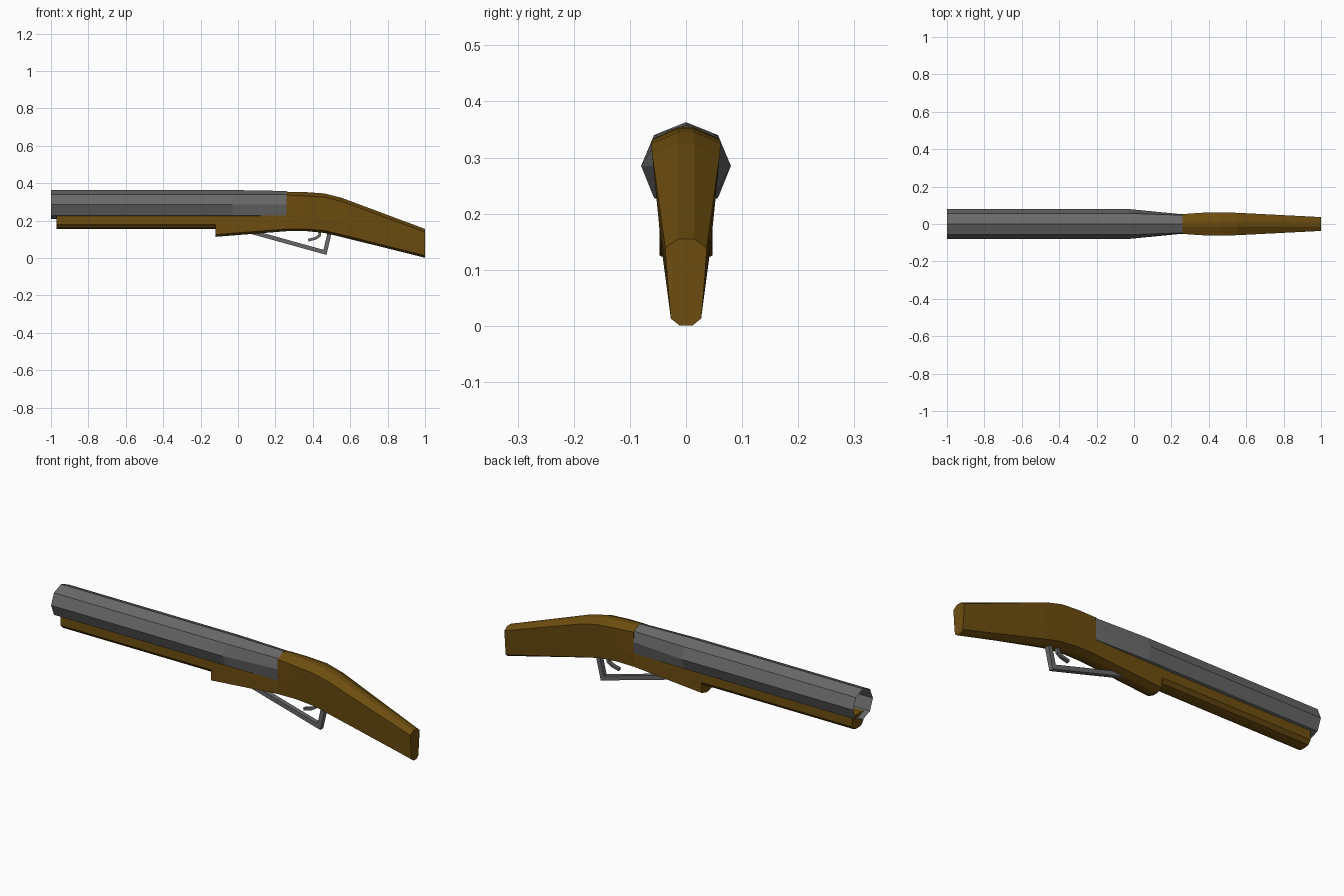
import bpy, bmesh
from mathutils import Vector

cube = bpy.data.objects.get("Cube")
if cube:
    bpy.data.objects.remove(cube)


def material(name, color):
    m = bpy.data.materials.new(name)
    m.use_nodes = True
    m.diffuse_color = (*color, 1)
    bsdf = m.node_tree.nodes["Principled BSDF"]
    bsdf.inputs["Base Color"].default_value = (*color, 1)
    bsdf.inputs["Roughness"].default_value = 0.7
    return m


STEEL = material("grey steel", (0.14, 0.14, 0.14))
WOOD = material("brown wood", (0.155, 0.076, 0.005))


def loft(name, sections, mat, caps=(True, True)):
    """Skin a list of (x, half outline) sections; half outlines run top to bottom at y >= 0."""
    bm = bmesh.new()
    rings = []
    for x, half in sections:
        mirrored = [(-y, z) for y, z in reversed(half) if y > 0]
        rings.append([bm.verts.new((x, y, z)) for y, z in half + mirrored])
    n = len(rings[0])
    for a, b in zip(rings, rings[1:]):
        for i in range(n):
            j = (i + 1) % n
            bm.faces.new((a[i], a[j], b[j], b[i]))
    for ring, capped in zip((rings[0], rings[-1]), caps):
        if capped:
            bm.faces.new(ring)
    bmesh.ops.recalc_face_normals(bm, faces=bm.faces)
    return finish(name, bm, mat)


def finish(name, bm, mat):
    mesh = bpy.data.meshes.new(name)
    bm.to_mesh(mesh)
    bm.free()
    mesh.materials.append(mat)
    obj = bpy.data.objects.new(name, mesh)
    bpy.context.collection.objects.link(obj)
    return obj


def bent_bar(name, path, thick, width, mat):
    """Rectangular bar that follows a path in the xz plane with mitred corners."""
    pts = [Vector(p) for p in path]
    bm = bmesh.new()
    rings = []
    for i, p in enumerate(pts):
        d0 = (p - pts[max(i - 1, 0)]).normalized()
        d1 = (pts[min(i + 1, len(pts) - 1)] - p).normalized()
        t = (d0 + d1).normalized()
        nrm = Vector((-t.y, t.x))
        d = d1 if d1.length else d0
        off = nrm * (thick / 2 / max(0.4, t.dot(d)))
        rings.append([bm.verts.new((p.x + s * off.x, y * width / 2, p.y + s * off.y))
                      for s, y in ((1, 1), (1, -1), (-1, -1), (-1, 1))])
    for a, b in zip(rings, rings[1:]):
        for i in range(4):
            j = (i + 1) % 4
            bm.faces.new((a[i], a[j], b[j], b[i]))
    bm.faces.new(rings[0])
    bm.faces.new(rings[-1])
    bmesh.ops.recalc_face_normals(bm, faces=bm.faces)
    return finish(name, bm, mat)


# Eight-sided open barrel that narrows into the receiver
octagon = [(0, 0.363), (0.057, 0.34), (0.08, 0.285), (0.057, 0.228), (0, 0.207)]
breech = [(0, 0.358), (0.047, 0.338), (0.052, 0.285), (0.05, 0.227), (0, 0.207)]
loft("barrel", [(-1, octagon), (-0.03, octagon), (0.26, breech)], STEEL, (False, True))

# Fore-end under the barrel
grip = [(0.046, 0.226), (0.046, 0.178), (0.03, 0.16), (0.012, 0.156)]
loft("fore_end", [(-0.97, grip), (-0.1, grip)], WOOD)


# Stock: x, top, shoulder width and height, middle width and height, lower width and height, bottom
def stock_section(x, top, sw, sz, mw, mz, lw, lz, bottom):
    return x, [(0.014, top), (sw, sz), (mw, mz), (lw, lz), (0.012, bottom)]


loft("receiver_wood", [
    stock_section(-0.12, 0.228, 0.047, 0.227, 0.047, 0.2, 0.047, 0.125, 0.113),
    stock_section(0.26, 0.228, 0.049, 0.227, 0.048, 0.2, 0.045, 0.155, 0.143)], WOOD)
loft("stock", [
    stock_section(0.26, 0.354, 0.053, 0.336, 0.05, 0.23, 0.045, 0.155, 0.143),
    stock_section(0.36, 0.352, 0.06, 0.332, 0.051, 0.22, 0.045, 0.156, 0.144),
    stock_section(0.46, 0.345, 0.062, 0.325, 0.051, 0.21, 0.044, 0.147, 0.134),
    stock_section(0.55, 0.323, 0.06, 0.303, 0.049, 0.19, 0.042, 0.126, 0.113),
    stock_section(1, 0.155, 0.037, 0.139, 0.033, 0.08, 0.027, 0.013, 0.001)], WOOD)

# Trigger guard and trigger
bent_bar("trigger_guard", [(0.04, 0.148), (0.465, 0.03), (0.492, 0.145)], 0.022, 0.024, STEEL)
bent_bar("trigger", [(0.44, 0.15), (0.435, 0.118), (0.415, 0.105), (0.375, 0.095)],
         0.014, 0.016, STEEL)
